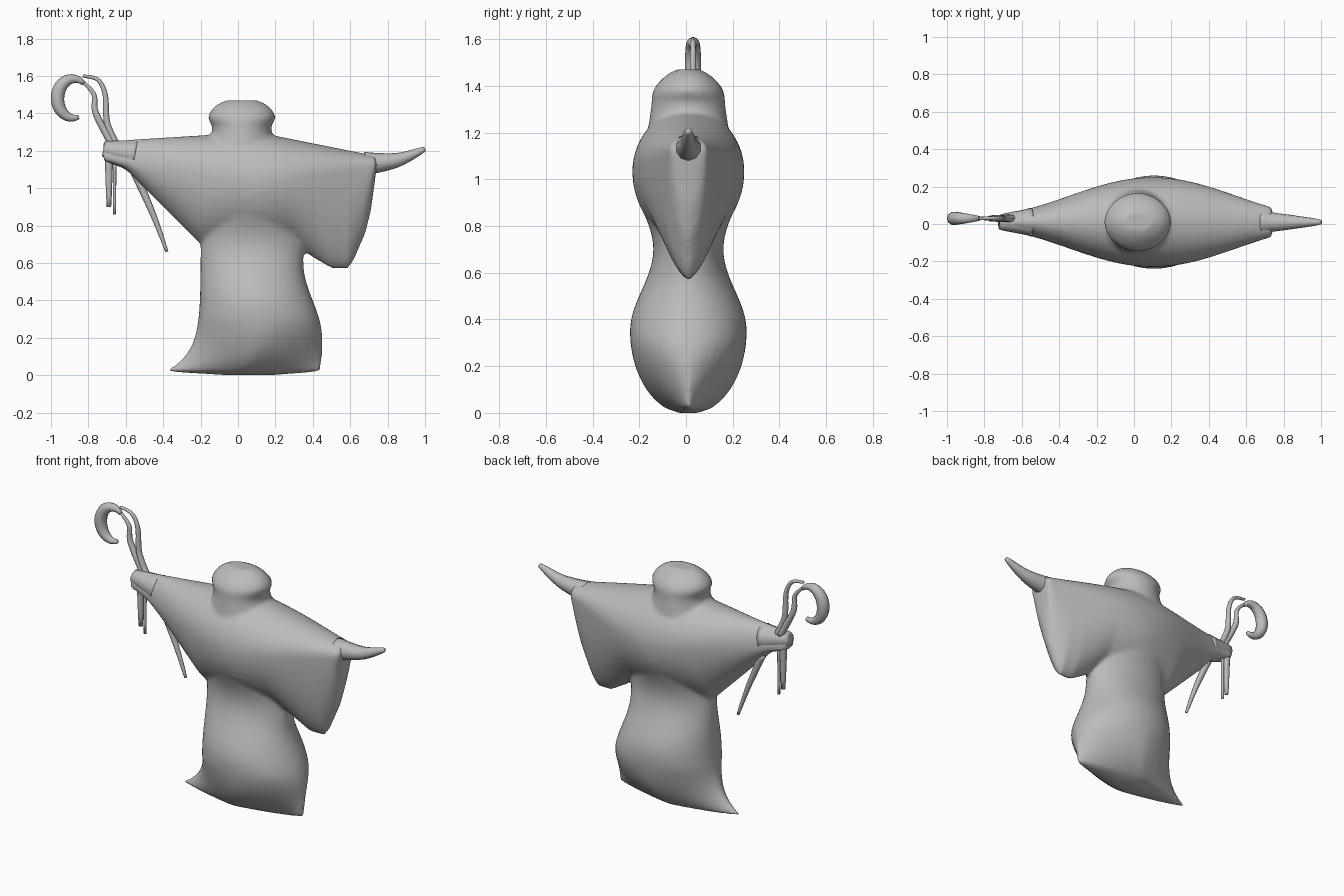
import bpy, bmesh, math
from mathutils import Vector

if "Cube" in bpy.data.objects:
    bpy.data.objects.remove(bpy.data.objects["Cube"])

grey = bpy.data.materials.new("stone grey")
grey.use_nodes = True
colour = (0.5, 0.5, 0.5, 1)
grey.diffuse_color = colour
grey.node_tree.nodes["Principled BSDF"].inputs["Base Color"].default_value = colour
MID_Y = 0.01
SIDES = 40


def span(start, end, count):
    return [start + (end - start) * i / (count - 1) for i in range(count)]


def angles(count):
    return [math.tau * i / count for i in range(count)]


def power(value, fullness):
    return math.copysign(abs(value) ** (2 / fullness), value)


def spline(points, steps):
    """Smooth path through a few key points."""
    last = len(points) - 1
    keys = [Vector(p) for p in points]
    path = []
    for k in range(last):
        a, b, c, d = (keys[min(max(k + n, 0), last)] for n in (-1, 0, 1, 2))
        for s in range(steps):
            t = s / steps
            path.append(b + ((c - a) * t + (2 * a - 5 * b + 4 * c - d) * t ** 2
                             + (3 * b - a - 3 * c + d) * t ** 3) / 2)
    return path + [keys[-1]]


def loft(bm, rings):
    """Skin a row of closed rings and cap both ends."""
    loops = [[bm.verts.new(p) for p in ring] for ring in rings]
    for a, b in zip(loops, loops[1:]):
        for i in range(len(a)):
            j = (i + 1) % len(a)
            bm.faces.new((a[i], a[j], b[j], b[i]))
    bm.faces.new(loops[0][::-1])
    bm.faces.new(loops[-1])


def level_ring(z, left, right, depth, fullness):
    """Horizontal section between two silhouette edges."""
    middle, half = (left + right) / 2, (right - left) / 2
    return [(middle + half * power(math.cos(t), fullness),
             MID_Y + depth * power(math.sin(t), fullness), z) for t in angles(SIDES)]


def finish(name, bm):
    bmesh.ops.recalc_face_normals(bm, faces=bm.faces)
    mesh = bpy.data.meshes.new(name)
    bm.to_mesh(mesh)
    bm.free()
    mesh.materials.append(grey)
    mesh.shade_smooth()
    obj = bpy.data.objects.new(name, mesh)
    bpy.context.collection.objects.link(obj)
    return obj


def skirt_ring(z):
    """Flared foot on one side, round belly, narrow waist."""
    left = -0.2 - 0.24 * math.exp(-z / 0.1)
    fall = min(max(z - 0.2, 0) / 0.4, 1)
    right = 0.4 + 0.05 * math.cos(math.pi * fall)
    belly = 0.35
    if z < belly:
        depth = 0.25 * math.sqrt(1 - ((z - belly) / 0.36) ** 2)
    else:
        depth = 0.2 + 0.05 * math.cos(math.tau * (z - belly) / 0.7)
    return level_ring(z, left, right, depth, min(2, 1.1 + 3 * z))


def hem_height(x):
    """Lower edge of the sleeves, the left one hanging in a deep fold."""
    hem = ((-0.72, 1.15), (-0.6, 1.1), (-0.5, 1), (-0.2, 0.7), (0.3, 0.7), (0.4, 0.63),
           (0.5, 0.57), (0.6, 0.57), (0.7, 0.8), (0.74, 1.1))
    for (x0, z0), (x1, z1) in zip(hem, hem[1:]):
        if x <= x1:
            return z0 + (z1 - z0) * (x - x0) / (x1 - x0)
    return hem[-1][1]


def sleeve_ring(x):
    """Upright section, thickest at chest height and thin at the hem."""
    reach = abs(x - 0.1)
    low = hem_height(x)
    peak = 1.03 + 0.15 * reach
    high = 1.3 - reach * (0.2 if x > 0.1 else 0.06)
    depth = 0.04 + 0.1 * (1 + math.cos(math.pi * reach / 0.9))
    ring = []
    for t in angles(SIDES):
        s = math.sin(t)
        z = peak + s * (high - peak if s > 0 else peak - low)
        ring.append((x, MID_Y + depth * power(math.cos(t), 2 if s > 0 else 1.5), z))
    return ring


def cord(name, path, thickness, y=0.03):
    """Round tube along (x, z) points, thickness given from start to end."""
    rings = []
    last = len(path) - 1
    for k, (x, z) in enumerate(path):
        way = path[min(k + 1, last)] - path[max(k - 1, 0)]
        side = Vector((-way.y, 0, way.x)).normalized()
        rings.append([Vector((x, y, z)) + thickness(k / last)
                      * (side * math.cos(a) + Vector((0, math.sin(a), 0)))
                      for a in angles(10)])
    bm = bmesh.new()
    loft(bm, rings)
    return finish(name, bm)


def taper(start, end):
    return lambda t: start + (end - start) * t


# Skirt with a slightly bulging base
body = bmesh.new()
base = level_ring(0, -0.05, 0.17, 0.04, 2)
loft(body, [base] + [skirt_ring(z) for z in span(0.02, 0.95, 30)])

# Chest and outspread sleeves
loft(body, [sleeve_ring(x) for x in span(-0.72, 0.74, 50)])

# Hooded head: height, half width, half depth
head = spline(((1.1, 0.25, 0.19), (1.3, 0.16, 0.16), (1.38, 0.18, 0.15),
               (1.44, 0.14, 0.1), (1.47, 0.08, 0.05)), 4)
loft(body, [level_ring(z, 0.02 - wide, 0.02 + wide, deep, 2) for z, wide, deep in head])

# Fuse the robe into one soft skin
robe = finish("robed_body", body)
remesh = robe.modifiers.new("fuse", 'REMESH')
remesh.mode = 'VOXEL'
remesh.voxel_size = 0.014
remesh.use_smooth_shade = True
soften = robe.modifiers.new("soften", 'SMOOTH')
soften.factor = 0.5
soften.iterations = 3

# Hands
cord("left_hand", spline(((0.68, 1.13), (0.85, 1.15), (1, 1.21)), 6), taper(0.065, 0.012), MID_Y)
cord("right_hand", spline(((-0.55, 1.18), (-0.72, 1.21)), 6), taper(0.08, 0.04), MID_Y)

# Crook: thick curled hook on two thin strands
curl = [Vector((-0.88 + 0.085 * math.cos(a), 1.48 + 0.105 * math.sin(a)))
        for a in span(math.radians(50), math.radians(290), 24)]
cord("crook_hook", curl, lambda t: 0.012 + 0.024 * math.sin(math.pi * t))
cord("crook_outer_strand", spline(((-0.83, 1.6), (-0.75, 1.58), (-0.71, 1.5),
                                   (-0.7, 1.35), (-0.65, 1.23)), 6), taper(0.008, 0.02))
cord("crook_inner_strand", spline(((-0.83, 1.57), (-0.77, 1.5), (-0.76, 1.4),
                                   (-0.67, 1.23)), 6), taper(0.008, 0.022))

# Cords hanging below the right hand and sleeve
cord("long_cord", spline(((-0.69, 1.2), (-0.69, 0.9)), 4), taper(0.025, 0.012))
cord("thin_cord", spline(((-0.66, 1.15), (-0.66, 0.86)), 4), taper(0.01, 0.008))
cord("sleeve_tassel", spline(((-0.55, 1.08), (-0.45, 0.85), (-0.38, 0.66)), 5),
     taper(0.024, 0.008))
